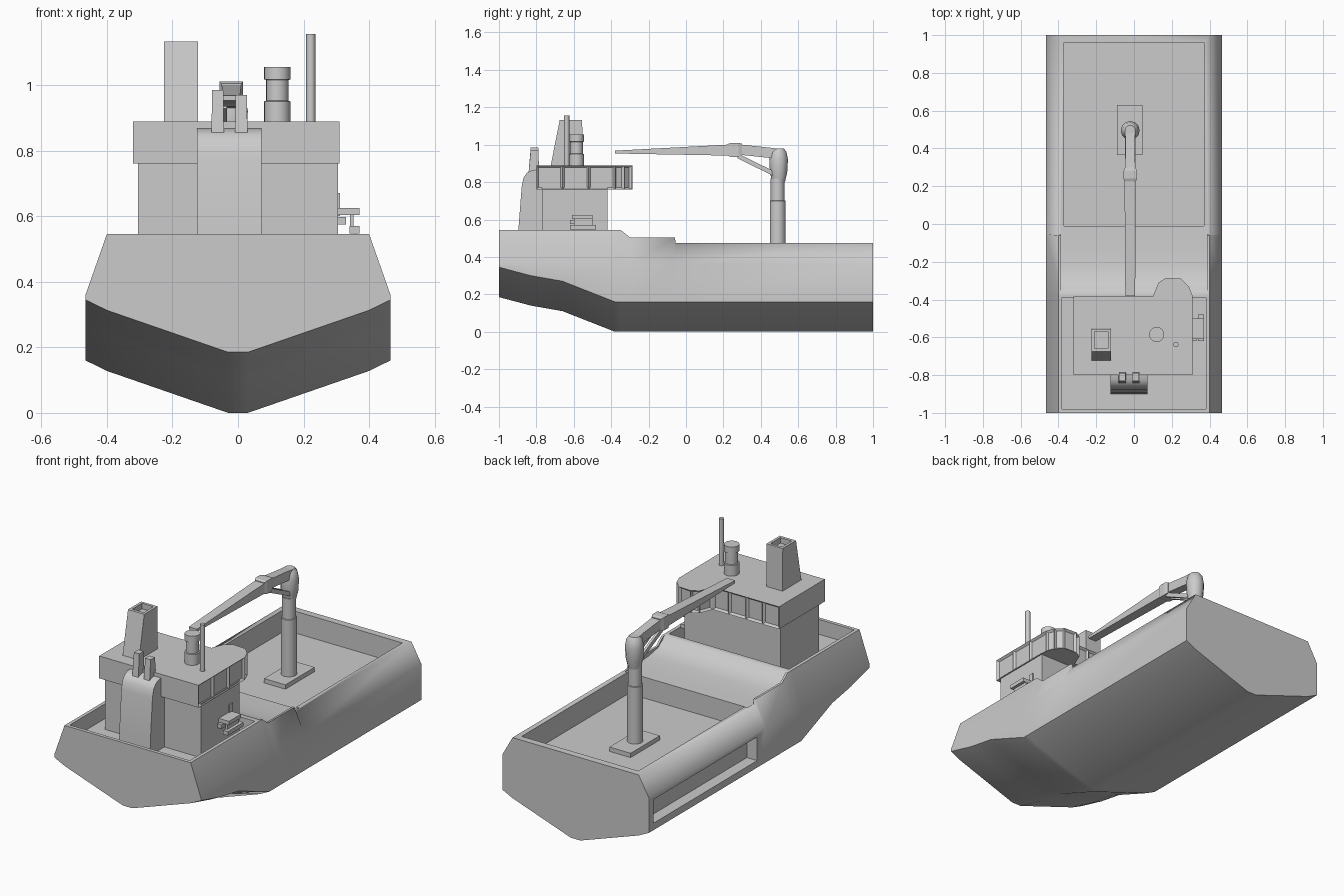
import bpy, bmesh, math
from mathutils import Vector

cube = bpy.data.objects.get("Cube")
if cube:
    bpy.data.objects.remove(cube, do_unlink=True)

grey = bpy.data.materials.new("plain_grey")
grey.use_nodes = True
COLOUR = (0.6, 0.6, 0.6, 1)
grey.diffuse_color = COLOUR
grey.node_tree.nodes["Principled BSDF"].inputs["Base Color"].default_value = COLOUR


def finish(name, bm):
    bmesh.ops.recalc_face_normals(bm, faces=bm.faces)
    mesh = bpy.data.meshes.new(name)
    bm.to_mesh(mesh)
    bm.free()
    mesh.materials.append(grey)
    ob = bpy.data.objects.new(name, mesh)
    bpy.context.collection.objects.link(ob)
    return ob


def smooth(ob, angle=35):
    bpy.ops.object.select_all(action='DESELECT')
    ob.select_set(True)
    bpy.context.view_layer.objects.active = ob
    bpy.ops.object.shade_smooth_by_angle(angle=math.radians(angle))
    return ob


def loft_mesh(sections):
    """Skin equal-length rings of points and cap both ends."""
    bm = bmesh.new()
    rings = [[bm.verts.new(p) for p in s] for s in sections]
    n = len(rings[0])
    for a, b in zip(rings, rings[1:]):
        for i in range(n):
            j = (i + 1) % n
            bm.faces.new((a[i], a[j], b[j], b[i]))
    bm.faces.new(rings[0])
    bm.faces.new(rings[-1])
    return bm


def loft(name, sections):
    return finish(name, loft_mesh(sections))


def rect(x0, x1, y0, y1, z):
    return [(x0, y0, z), (x1, y0, z), (x1, y1, z), (x0, y1, z)]


def box(name, x0, x1, y0, y1, z0, z1):
    return loft(name, [rect(x0, x1, y0, y1, z) for z in (z0, z1)])


def side_profile(name, x0, x1, pts):
    return loft(name, [[(x, y, z) for y, z in pts] for x in (x0, x1)])


def turned(name, x, y, profile, n=24):
    """Round part from (radius, height) pairs."""
    ring = [(math.cos(2 * math.pi * i / n), math.sin(2 * math.pi * i / n)) for i in range(n)]
    return smooth(loft(name, [[(x + r * c, y + r * s, z) for c, s in ring] for r, z in profile]))


def cut(ob, *cutters):
    for c in cutters:
        m = ob.modifiers.new("cut", 'BOOLEAN')
        m.operation, m.solver, m.object = 'DIFFERENCE', 'EXACT', c
        c.hide_render = True
        bpy.context.view_layer.objects.active = ob
        bpy.ops.object.modifier_apply(modifier=m.name)
        bpy.data.objects.remove(c, do_unlink=True)


# Hull: stations of (y, keel height, rail height)
stations = [(-1, .185, .545), (-.83, .14, .545), (-.66, .11, .545), (-.38, 0, .545),
            (-.35, 0, .545), (-.3, 0, .505), (-.06, 0, .505), (-.055, 0, .475), (1, 0, .475)]


def hull_section(y, keel, top):
    half = [(.03, keel), (.4, keel + .128), (.465, keel + .16), (.465, .36), (.4, top)]
    return [(x, y, z) for x, z in half] + [(-x, y, z) for x, z in reversed(half)]


hull = loft("hull", [hull_section(*s) for s in stations])
ramp = [(-.365, .55), (-.34, .525), (-.3, .497), (-.22, .482), (-.12, .474), (.0, .47), (.0, .7), (-.365, .7)]
cut(hull,
    box("stern_well_cutter", -.38, .38, -.98, -.39, .46, .8),
    box("cargo_well_cutter", -.37, .37, -.01, .96, .35, .8),
    side_profile("ramp_cutter", -.388, .388, ramp),
    box("side_slot_cutter", -.6, -.4, .02, .96, .2, .335))
smooth(hull, 61)

# Superstructure
box("deckhouse", -.305, .305, -.77, -.42, .45, .77)

outline = [(-.32, -.8), (.31, -.8), (.31, -.66), (.31, -.52), (.31, -.38), (.29, -.33), (.25, -.29),
           (.17, -.285), (.13, -.31), (.1, -.385), (0, -.385), (-.11, -.385), (-.215, -.385), (-.32, -.385)]
bm = loft_mesh([[(x, y, z) for x, y in outline] for z in (.76, .888)])
bmesh.ops.recalc_face_normals(bm, faces=bm.faces)
bm.normal_update()
# Windows are set into the walls facing the cargo deck and the left side
panes = [f for f in bm.faces if abs(f.normal.z) < .1 and (f.normal.y > .1 or f.normal.x > .5)]
bmesh.ops.inset_individual(bm, faces=panes, thickness=.015, depth=-.012)
finish("wheelhouse", bm)

# Curved casing on the stern side, with two small uprights
casing = [(-.9, .45), (-.895, .56), (-.878, .78), (-.868, .825), (-.85, .85), (-.825, .863),
          (-.79, .868), (-.76, .868), (-.76, .45)]
smooth(side_profile("stern_casing", -.125, .072, casing))
for i, (x, top) in enumerate([(-.062, .985), (.01, .97)]):
    loft(f"casing_upright_{i}", [rect(x - .019, x + .019, -.842, -.785, .848),
                                 rect(x - .017, x + .017, -.83, -.79, top)])

# Funnel with an open top
funnel = loft("funnel", [rect(-.225, -.122, -.725, -.553, .88), rect(-.225, -.122, -.675, -.555, 1.132)])
cut(funnel, box("funnel_cutter", -.21, -.137, -.658, -.57, 1.1, 1.2))

# Roof fittings
turned("roof_vent", .12, -.585, [(.04, .88), (.04, .95), (.034, .952), (.034, 1.015),
                                 (.04, 1.017), (.04, 1.055)])
turned("mast", .222, -.638, [(.014, .88), (.014, 1.155)], 12)

# Boarding steps on the left wall
box("step_upper", .3, .37, -.61, -.5, .603, .625)
box("step_middle", .3, .33, -.62, -.5, .575, .598)
box("step_lower", .34, .37, -.62, -.48, .547, .57)
box("step_hanger", .342, .352, -.6, -.5, .56, .61)
box("step_rail", .3, .311, -.52, -.49, .6, .67)

# Crane post
CX, CY = -.02, .49
box("crane_base", -.09, .045, .365, .63, .34, .375)
turned("crane_post", CX, CY, [(.042, .37), (.042, .7), (.037, .702), (.037, .82)])
turned("crane_head", CX, CY + .005, [(.034, .8), (.046, .85), (.05, .92), (.042, .962), (.028, .98)], 12)


# Crane boom: stations of (y, half width, bottom, top)
def boom_section(y, w, z0, z1):
    return [(CX - w, y, z0), (CX + w, y, z0), (CX + w, y, z1), (CX - w, y, z1)]


loft("crane_boom", [boom_section(*s) for s in [
    (.5, .028, .925, .978), (.44, .025, .93, .985), (.3, .027, .945, 1.0),
    (.22, .03, .942, 1.0), (-.38, .026, .953, .968)]])
loft("boom_collar", [boom_section(*s) for s in [
    (.3, .028, .94, 1.005), (.28, .036, .935, 1.01), (.24, .036, .935, 1.01), (.225, .03, .94, 1.004)]])


# Pair of struts bracing the boom
def strut(name, a, b, w):
    a, b = Vector(a), Vector(b)
    up = Vector((0, w, w * 1.4))
    side = Vector((w, 0, 0))
    corners = [side + up, side - up, -side - up, -side + up]
    loft(name, [[p + c for c in corners] for p in (a, b)])


for s in (-1, 1):
    strut(f"boom_strut_{'left' if s > 0 else 'right'}",
          (CX + s * .02, .28, .938), (CX + s * .02, .47, .845), .007)
